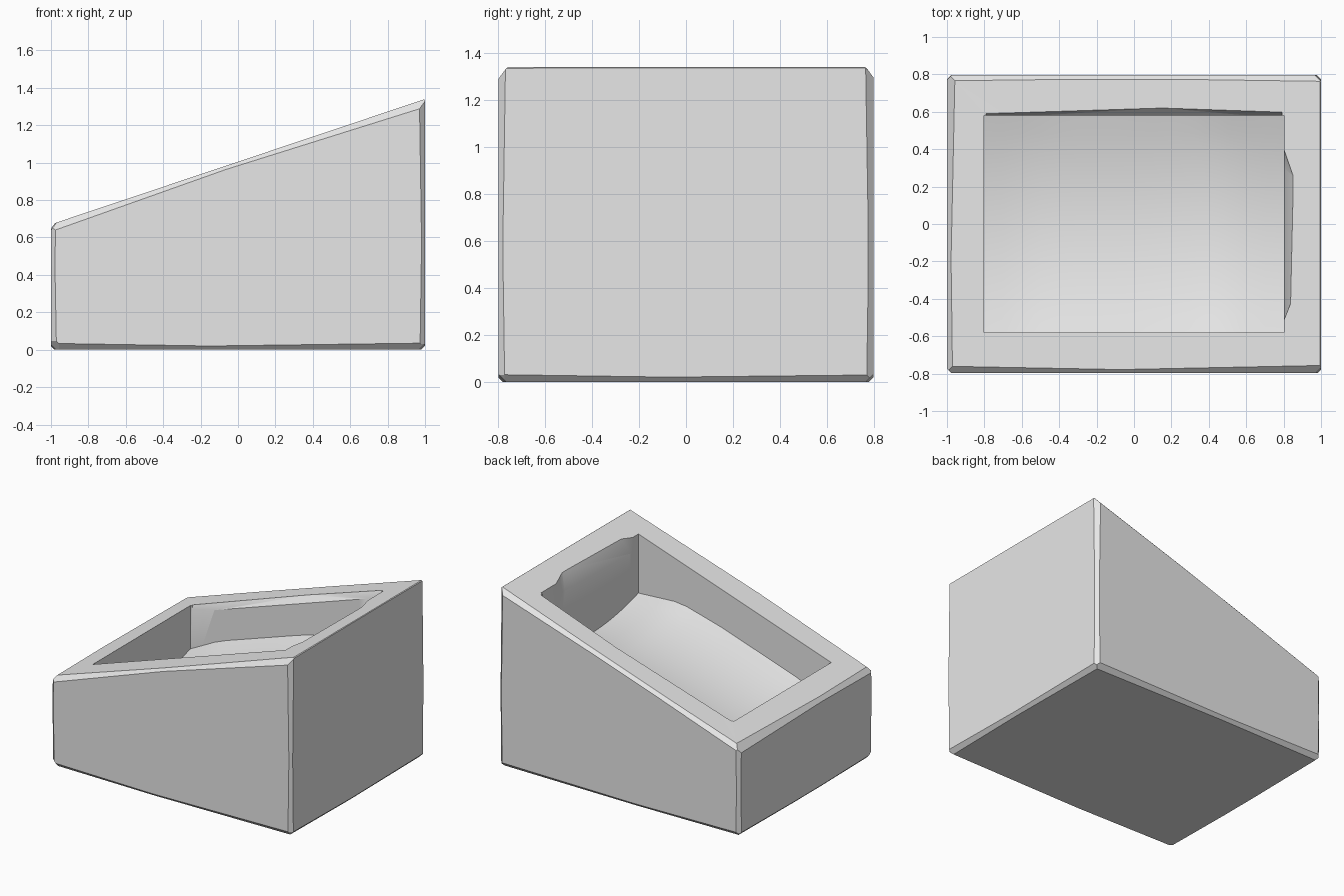
import bpy, bmesh, random
from mathutils import Vector

if "Cube" in bpy.data.objects:
    bpy.data.objects.remove(bpy.data.objects["Cube"])

random.seed(4)
stone = bpy.data.materials.new("stone_grey")
stone.diffuse_color = (0.8, 0.8, 0.8, 1)
stone.use_nodes = True
stone.node_tree.nodes["Principled BSDF"].inputs["Base Color"].default_value = stone.diffuse_color


def make(name, bm):
    bmesh.ops.recalc_face_normals(bm, faces=bm.faces)
    me = bpy.data.meshes.new(name)
    bm.to_mesh(me)
    bm.free()
    ob = bpy.data.objects.new(name, me)
    bpy.context.collection.objects.link(ob)
    me.materials.append(stone)
    return ob


def rim(x):
    """Height of the sloping top."""
    return 1.005 + 0.335 * x


def hull(name, points):
    bm = bmesh.new()
    for p in points:
        bm.verts.new(p)
    bmesh.ops.convex_hull(bm, input=bm.verts)
    return make(name, bm)


# Sloping stone block
bm = bmesh.new()
bmesh.ops.create_cube(bm, size=2)
for v in bm.verts:
    v.co.y *= 0.797
    v.co.z = rim(v.co.x) if v.co.z > 0 else 0
bm.normal_update()
edges = []
for e in bm.edges:
    a, b = (v.co.copy() for v in e.verts)
    n = (e.link_faces[0].normal + e.link_faces[1].normal).normalized()
    edges.append((a, b, n))


def slice_off(bm, point, normal):
    bmesh.ops.bisect_plane(bm, geom=bm.verts[:] + bm.edges[:] + bm.faces[:],
                           plane_co=point, plane_no=normal, clear_outer=True)
    border = [e for e in bm.edges if e.is_boundary]
    if border:
        bmesh.ops.holes_fill(bm, edges=border, sides=0)


# Worn, uneven edges: shallow tilted slices along every edge
for a, b, n in edges:
    crest = a.x > 0.9 and b.x > 0.9 and a.z > 1 and b.z > 1
    d = (b - a).normalized()
    for tilt in (-0.012, 0.0, 0.012):
        depth = 0.004 if crest else random.uniform(0.011, 0.017)
        t = tilt * (0.2 if crest else 1) * random.uniform(0.6, 1.2)
        slice_off(bm, (a + b) / 2 - n * depth, (n + d * t).normalized())

# Chipped corners
for p, n, depth in (((-1, -0.8, 0), (-1, -1, -1), 0.045),
                    ((1, -0.8, 0), (1, -1, -1), 0.035),
                    ((1, 0.8, 1.34), (0.5, 1, 1), 0.03),
                    ((1, -0.8, 1.34), (0.4, -1, 1), 0.03)):
    n = Vector(n).normalized()
    slice_off(bm, Vector(p) - n * depth, n)
block = make("stone_trough", bm)

# Hollow: straight walls and a dished, sloping floor
FLOOR = ((-0.8, 0.41), (-0.57, 0.53), (0.12, 0.76), (0.455, 0.85), (0.8, 0.83))


def floor_z(x, y):
    for (x0, z0), (x1, z1) in zip(FLOOR, FLOOR[1:]):
        if x <= x1 + 1e-6:
            z = z0 + (z1 - z0) * (x - x0) / (x1 - x0)
            break
    return z - 0.09 * (1 - (y / 0.58) ** 2)


bm = bmesh.new()
bmesh.ops.create_grid(bm, x_segments=16, y_segments=12, size=1)
for v in bm.verts:
    v.co.x *= 0.802
    v.co.y *= 0.58
    v.co.z = floor_z(min(max(v.co.x, -0.8), 0.8), v.co.y)
# soften the floor lengthwise
inner = [v for v in bm.verts if not v.is_boundary]
for i in range(3):
    bmesh.ops.smooth_vert(bm, verts=inner, factor=0.5, use_axis_z=True)
walls = bmesh.ops.extrude_face_region(bm, geom=bm.faces[:])
for v in walls["geom"]:
    if isinstance(v, bmesh.types.BMVert):
        v.co.z = 1.6
hollow = make("hollow_cutter", bm)

# Worn lips on the high end and the back of the opening
high_lip = hull("high_lip_cutter", [
    (0.78, -0.55, 1.15), (0.78, 0.4, 1.15), (0.801, -0.5, 1.16), (0.801, 0.3, 1.18),
    (0.84, -0.42, 1.295), (0.855, 0.25, 1.30), (0.79, -0.56, 1.4), (0.79, 0.5, 1.4),
    (0.85, -0.3, 1.4), (0.86, 0.25, 1.4)])
back_lip = hull("back_lip_cutter", [
    (-0.79, 0.57, rim(-0.79) - 0.06), (0.79, 0.57, rim(0.79) - 0.06),
    (-0.79, 0.59, rim(-0.79)), (0.15, 0.62, rim(0.15)), (0.79, 0.598, rim(0.79)),
    (-0.79, 0.59, 1.5), (0.15, 0.622, 1.5), (0.79, 0.598, 1.5),
    (-0.79, 0.57, 1.5), (0.79, 0.57, 1.5)])

bpy.context.view_layer.objects.active = block
block.select_set(True)
for cutter in (hollow, high_lip, back_lip):
    cutter.hide_render = True
    m = block.modifiers.new("cut", "BOOLEAN")
    m.operation = "DIFFERENCE"
    m.solver = "EXACT"
    m.object = cutter
    bpy.ops.object.modifier_apply(modifier=m.name)
    bpy.data.objects.remove(cutter)

bpy.ops.object.shade_smooth_by_angle(angle=0.5)
